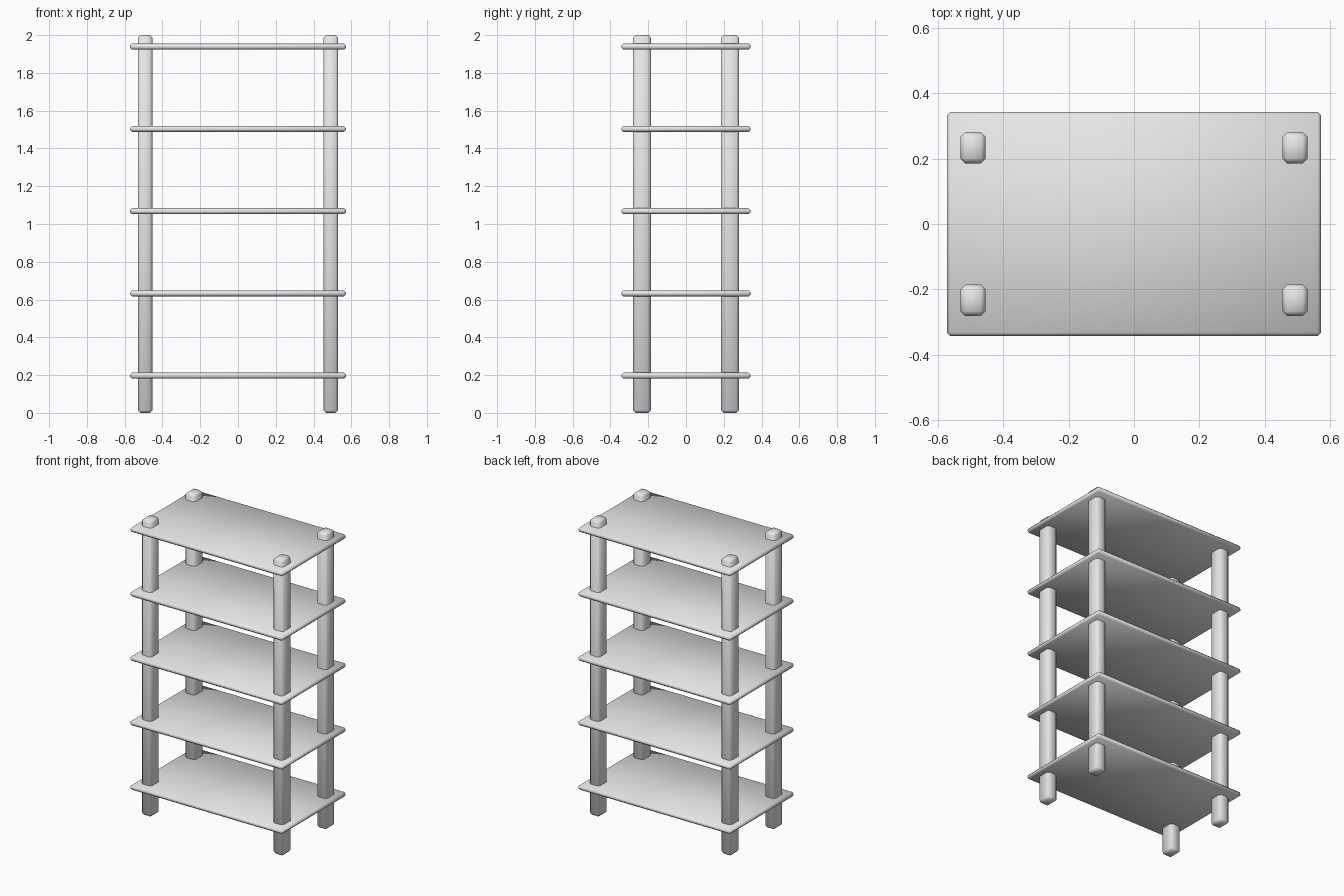
import bpy
import bmesh
from mathutils import Matrix, Vector

cube = bpy.data.objects.get("Cube")
if cube:
    bpy.data.objects.remove(cube, do_unlink=True)

grey = bpy.data.materials.new("light_grey")
colour = (0.8, 0.8, 0.8, 1)
grey.use_nodes = True
grey.diffuse_color = colour
next(n for n in grey.node_tree.nodes
     if n.type == "BSDF_PRINCIPLED").inputs["Base Color"].default_value = colour


def soft_box(name, size, location, bevel):
    """Box with chamfered edges and smooth shading."""
    bm = bmesh.new()
    bmesh.ops.create_cube(bm, size=1, matrix=Matrix.Diagonal((*size, 1)))
    bmesh.ops.bevel(bm, geom=bm.edges[:], offset=bevel, segments=1,
                    affect="EDGES", profile=0.5)
    for face in bm.faces:
        face.smooth = True
    mesh = bpy.data.meshes.new(name)
    bm.to_mesh(mesh)
    bm.free()
    mesh.materials.append(grey)
    obj = bpy.data.objects.new(name, mesh)
    obj.location = Vector(location)
    bpy.context.collection.objects.link(obj)
    return obj


# Four upright posts
for y, depth_name in ((-0.233, "front"), (0.233, "back")):
    for x, side_name in ((0.492, "left"), (-0.492, "right")):
        soft_box(f"{depth_name}_{side_name}_post", (0.077, 0.095, 2),
                 (x, y, 1), 0.014)

# Five evenly spaced shelves
for i in range(5):
    soft_box(f"shelf_{i + 1}", (1.142, 0.684, 0.031),
             (0, 0, 0.197 + i * 0.4355), 0.01)
